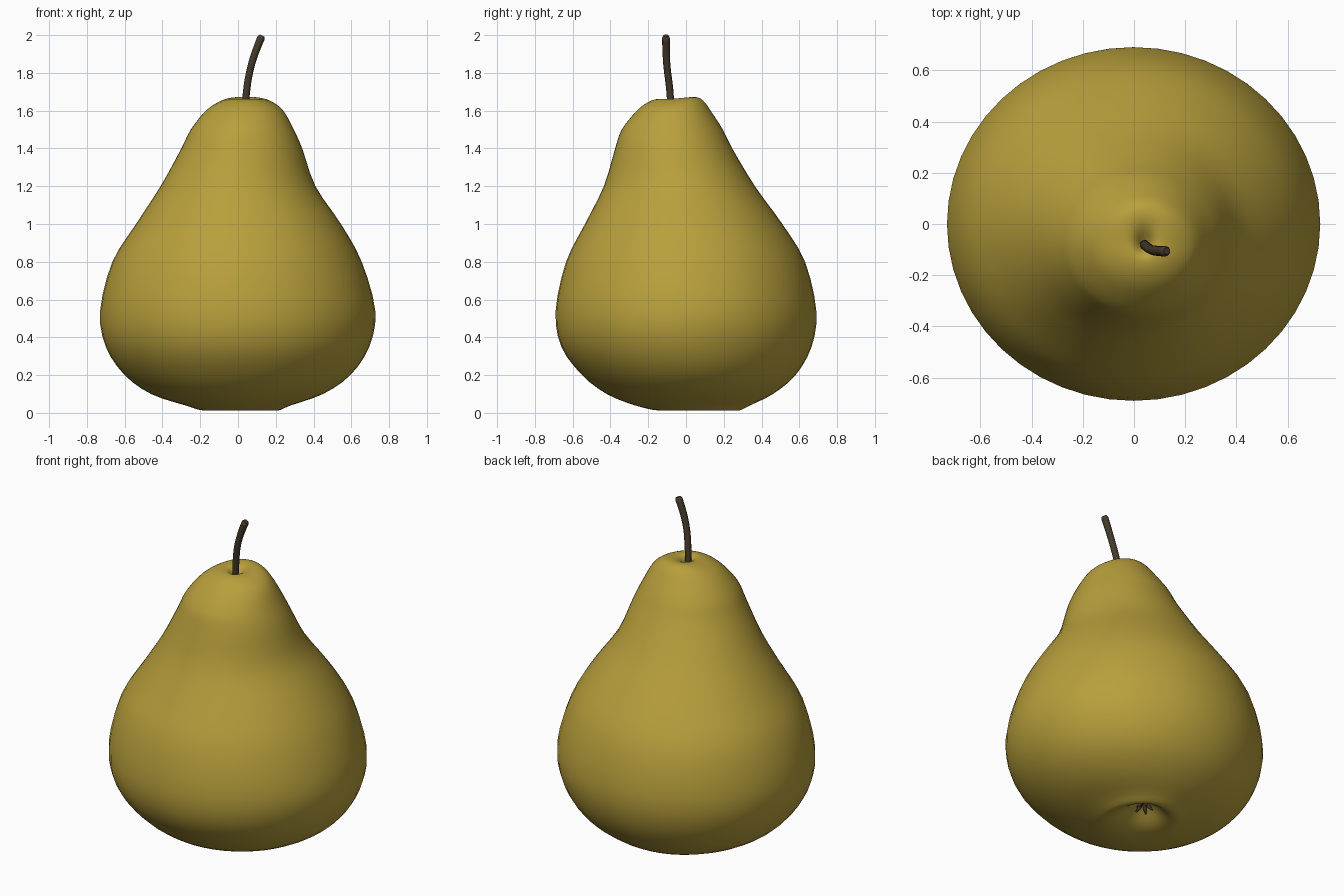
import bpy, bmesh, math
from mathutils import Vector

if "Cube" in bpy.data.objects:
    bpy.data.objects.remove(bpy.data.objects["Cube"])

def material(name, rgb):
    m = bpy.data.materials.new(name)
    m.diffuse_color = (*rgb, 1)
    m.use_nodes = True
    m.node_tree.nodes["Principled BSDF"].inputs["Base Color"].default_value = m.diffuse_color
    return m

skin = material("olive yellow skin", (0.48, 0.35, 0.045))
bark = material("dark brown stem", (0.06, 0.042, 0.025))

def spline(a, b, c, d, t):
    return tuple(0.5 * (2*q + (r-p)*t + (2*p-5*q+4*r-s)*t*t + (3*q-p-3*r+s)*t**3)
                 for p, q, r, s in zip(a, b, c, d))

def loft(name, rows, mat, sides=48, steps=3):
    """Skin of smooth rings; each row is z, x min, x max, y min, y max."""
    rings = []
    for i in range(len(rows) - 1):
        a, d = rows[max(i-1, 0)], rows[min(i+2, len(rows)-1)]
        rings += [spline(a, rows[i], rows[i+1], d, k/steps) for k in range(steps)]
    rings.append(rows[-1])
    bm = bmesh.new()
    loops = []
    for z, x0, x1, y0, y1 in rings:
        loops.append([bm.verts.new(((x0+x1)/2 + (x1-x0)/2*math.cos(2*math.pi*j/sides),
                                    (y0+y1)/2 + (y1-y0)/2*math.sin(2*math.pi*j/sides), z))
                      for j in range(sides)])
    for lo, hi in zip(loops, loops[1:]):
        for j in range(sides):
            k = (j+1) % sides
            bm.faces.new((lo[j], lo[k], hi[k], hi[j]))
    bm.faces.new(loops[0][::-1])
    bm.faces.new(loops[-1])
    for f in bm.faces:
        f.smooth = True
    me = bpy.data.meshes.new(name)
    bm.to_mesh(me)
    bm.free()
    me.materials.append(mat)
    ob = bpy.data.objects.new(name, me)
    bpy.context.collection.objects.link(ob)
    return ob

# Pear body, from the calyx hollow underneath up to the stem hollow
body = loft("pear_body", [
    (0.10, 0.02, 0.05, 0.11, 0.14),
    (0.07, -0.03, 0.10, 0.06, 0.19),
    (0.025, -0.10, 0.16, -0.03, 0.24),
    (0.012, -0.18, 0.21, -0.14, 0.28),
    (0.04, -0.28, 0.28, -0.27, 0.34),
    (0.10, -0.46, 0.45, -0.42, 0.46),
    (0.20, -0.60, 0.595, -0.55, 0.58),
    (0.35, -0.70, 0.695, -0.66, 0.665),
    (0.54, -0.73, 0.727, -0.69, 0.69),
    (0.80, -0.665, 0.655, -0.635, 0.63),
    (1.00, -0.54, 0.545, -0.535, 0.51),
    (1.20, -0.41, 0.41, -0.435, 0.365),
    (1.40, -0.30, 0.34, -0.375, 0.245),
    (1.50, -0.25, 0.295, -0.34, 0.195),
    (1.60, -0.17, 0.24, -0.26, 0.13),
    (1.645, -0.10, 0.18, -0.20, 0.09),
    (1.662, -0.04, 0.12, -0.15, 0.05),
    (1.655, 0.0, 0.08, -0.12, -0.01),
    (1.62, 0.03, 0.05, -0.09, -0.07),
], skin)
# Lift the rim of the crown slightly at the back
for v in body.data.vertices:
    if v.co.z > 1.6:
        v.co.z += 0.1 * max(0, min(v.co.y + 0.07, 0.1)) * min(1, (v.co.z - 1.6) / 0.05)

def tube(name, points, radii):
    cu = bpy.data.curves.new(name, "CURVE")
    cu.dimensions = "3D"
    cu.bevel_depth = 1
    cu.bevel_resolution = 3
    cu.use_fill_caps = True
    cu.resolution_u = 6
    s = cu.splines.new("BEZIER")
    s.bezier_points.add(len(points) - 1)
    for p, co, r in zip(s.bezier_points, points, radii):
        p.co, p.radius = co, r
        p.handle_left_type = p.handle_right_type = "AUTO"
    cu.materials.append(bark)
    ob = bpy.data.objects.new(name, cu)
    bpy.context.collection.objects.link(ob)

# Curved stem
tube("stem", [(0.04, -0.08, 1.60), (0.045, -0.085, 1.70), (0.073, -0.102, 1.85),
              (0.122, -0.106, 1.985), (0.128, -0.106, 1.997)],
     [0.019, 0.019, 0.019, 0.021, 0.014])

# Small dried sepals in the hollow underneath
for i in range(5):
    a = 2 * math.pi * i / 5
    d = Vector((math.cos(a), math.sin(a), 0))
    c = Vector((0.035, 0.125, 0))
    tube(f"calyx_sepal_{i+1}", [c + d*0.01 + Vector((0, 0, 0.105)),
                               c + d*0.03 + Vector((0, 0, 0.07)),
                               c + d*0.05 + Vector((0, 0, 0.05))],
         [0.012, 0.010, 0.004])
